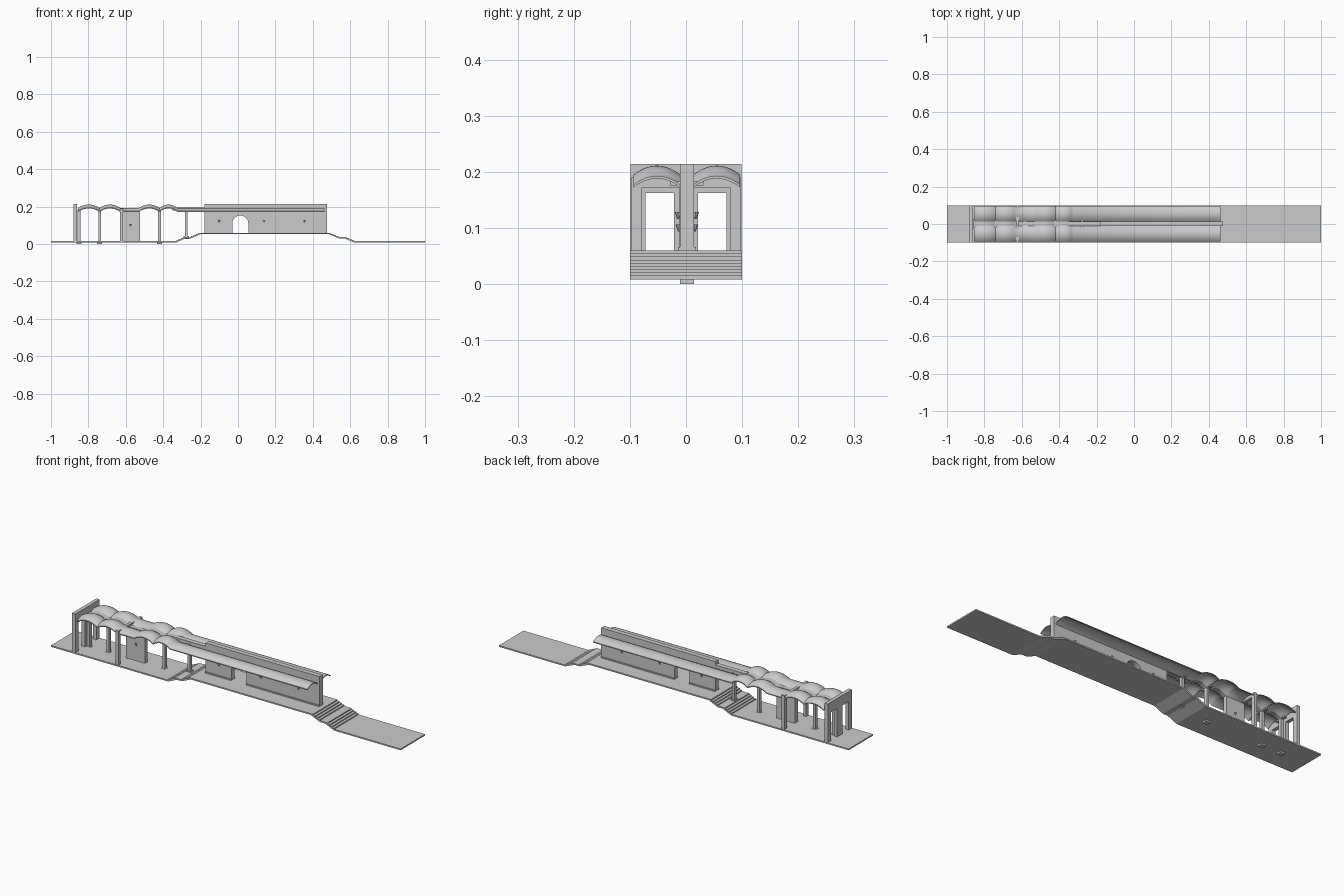
import bpy, bmesh, math

if "Cube" in bpy.data.objects:
    bpy.data.objects.remove(bpy.data.objects["Cube"])

CY = 0.0015  # centre line of the wall and canopy


def finish(name, bm, smooth=False):
    bmesh.ops.recalc_face_normals(bm, faces=bm.faces)
    me = bpy.data.meshes.new(name)
    bm.to_mesh(me)
    bm.free()
    ob = bpy.data.objects.new(name, me)
    bpy.context.collection.objects.link(ob)
    if smooth:
        bpy.ops.object.select_all(action='DESELECT')
        ob.select_set(True)
        bpy.context.view_layer.objects.active = ob
        bpy.ops.object.shade_smooth_by_angle(angle=math.radians(35))
    return ob


def box(name, x0, x1, y0, y1, z0, z1):
    bm = bmesh.new()
    bmesh.ops.create_cube(bm, size=1)
    for v in bm.verts:
        v.co = (x0 + (v.co.x + .5) * (x1 - x0), y0 + (v.co.y + .5) * (y1 - y0),
                z0 + (v.co.z + .5) * (z1 - z0))
    return finish(name, bm)


def extrude(name, pts, axis, a, b):
    """Extrude a closed profile along x (points are y,z) or y (points are x,z)."""
    bm = bmesh.new()
    vs = [bm.verts.new((a, p, q) if axis == 'x' else (p, a, q)) for p, q in pts]
    f = bm.faces.new(vs)
    r = bmesh.ops.extrude_face_region(bm, geom=[f])
    vec = (b - a, 0, 0) if axis == 'x' else (0, b - a, 0)
    bmesh.ops.translate(bm, vec=vec, verts=[g for g in r['geom'] if isinstance(g, bmesh.types.BMVert)])
    return finish(name, bm)


# Floor with two stair flights on each side, split by a landing
LOW, HIGH, T = 0.015, 0.06, 0.007


def stairs(x0, x1):
    n, d, pts = 4, (x1 - x0), []
    z, dz = LOW, (HIGH - LOW) / (2 * n)
    tread = d * 0.39 / n
    x = x0
    for i in range(2 * n):
        pts.append((x, z))
        z += dz
        pts.append((x, z))
        x += tread
        if i == n - 1:
            x += d * 0.22 + 0
    return pts


left = stairs(-0.33, -0.20)
right = stairs(0.62, 0.485)[::-1]
top = [(-1, LOW)] + left + right + [(1, LOW)]
mid = (LOW + HIGH) / 2 - T
bottom = [(1, LOW - T), (0.62, LOW - T), (0.567, mid), (0.538, mid), (0.485, HIGH - T),
          (-0.20, HIGH - T), (-0.251, mid), (-0.279, mid), (-0.33, LOW - T), (-1, LOW - T)]
extrude("platform_floor", top + bottom, 'y', -0.1, 0.1)

# Central wall with an arched doorway
arch = [(0.0125 + 0.0425 * math.cos(math.radians(a)), 0.11 + 0.042 * math.sin(math.radians(a)))
        for a in range(0, 181, 12)]
wall = [(-0.178, 0.055), (-0.178, 0.214), (0.475, 0.214), (0.475, 0.055), (0.055, 0.055)] \
    + arch + [(-0.03, 0.055)]
extrude("centre_wall", wall, 'y', CY - 0.0125, CY + 0.0125)
for i, (a, b) in enumerate([(-0.178, -0.03), (0.055, 0.475)]):
    box(f"wall_plinth_{i}", a, b, CY - 0.016, CY + 0.016, 0.058, 0.066)

# Door panel between the lower canopies
box("lower_wall", -0.62, -0.525, CY - 0.011, CY + 0.011, 0.012, 0.18)


# Wall lamps on both faces
def lamp(name, x, z, half):
    for s in (-1, 1):
        bm = bmesh.new()
        bmesh.ops.create_cone(bm, cap_ends=True, segments=8, radius1=0.002, radius2=0.006, depth=0.012)
        bmesh.ops.translate(bm, vec=(x, CY + s * (half + 0.003), z), verts=bm.verts)
        finish(name, bm)


for x in (-0.1, 0.14, 0.355):
    lamp("wall_lamp", x, 0.122, 0.0125)
lamp("lower_wall_lamp", -0.575, 0.1, 0.011)


# Portal frames with two openings
def portal(name, x0, x1, yo, yi, yh, zt, zo):
    pts = [(-yo, 0.01), (-yo, zt), (yo, zt), (yo, 0.01), (yh, 0.01), (yh, zo), (yi, zo), (yi, 0.01),
           (-yi, 0.01), (-yi, zo), (-yh, zo), (-yh, 0.01)]
    extrude(name, pts, 'x', x0, x1)


portal("end_portal", -0.88, -0.861, 0.099, 0.0215, 0.072, 0.214, 0.162)
portal("middle_portal", -0.631, -0.616, 0.098, 0.012, 0.078, 0.19, 0.172)

# Posts with footings
for x, z in ((-0.85, 0), (-0.74, 0), (-0.42, 0), (-0.277, 0.028)):
    box("post", x - 0.007, x + 0.007, CY - 0.009, CY + 0.009, z + 0.002, 0.184)
    box("post_footing", x - 0.014, x + 0.014, CY - 0.0125, CY + 0.0125, z, z + 0.016)
    box("post_bracket", x - 0.007, x + 0.007, CY - 0.03, CY + 0.03, 0.176, 0.183)

# Canopy: a vault across y, with raised bays along x
BAYS = [(-0.855, -0.74), (-0.74, -0.63), (-0.53, -0.42), (-0.42, -0.325)]


def bump(x):
    for a, b in BAYS:
        if a <= x <= b:
            t = 2 * (x - a) / (b - a) - 1
            return 0.018 * (1 - t * t)
    return 0


xs = []
for a, b in BAYS:
    xs += [a + (b - a) * i / 12 for i in range(13)]
xs = sorted(set(round(x, 5) for x in xs)) + [0.463]


def sheet(name, xs, ys, zf, thick):
    """Solid curved roof sheet from a height function."""
    bm = bmesh.new()
    rows = [[bm.verts.new((x, y, zf(x, y))) for y in ys] for x in xs]
    for r, s in zip(rows, rows[1:]):
        for j in range(len(ys) - 1):
            bm.faces.new((r[j], s[j], s[j + 1], r[j + 1]))
    r = bmesh.ops.extrude_face_region(bm, geom=bm.faces[:])
    bmesh.ops.translate(bm, vec=(0, 0, -thick),
                        verts=[g for g in r['geom'] if isinstance(g, bmesh.types.BMVert)])
    finish(name, bm, True)


IN, OUT = 0.0115, 0.095


def vault(x, y):
    t = (2 * abs(y - CY) - IN - OUT) / (OUT - IN)
    return 0.177 + 0.016 * (1 - t * t) + bump(x)


for s, side in ((-1, "front"), (1, "back")):
    ys = [CY + s * (IN + (OUT - IN) * j / 14) for j in range(15)]
    sheet(f"{side}_canopy", xs, ys, vault, 0.005)

# Ridge beam joining the two canopy halves
sheet("ridge_beam", xs[:-1], [CY - 0.0125, CY + 0.0125], lambda x, y: 0.179 + bump(x), 0.006)
box("ridge_link", -0.35, -0.178, CY - 0.0125, CY + 0.0125, 0.178, 0.196)
